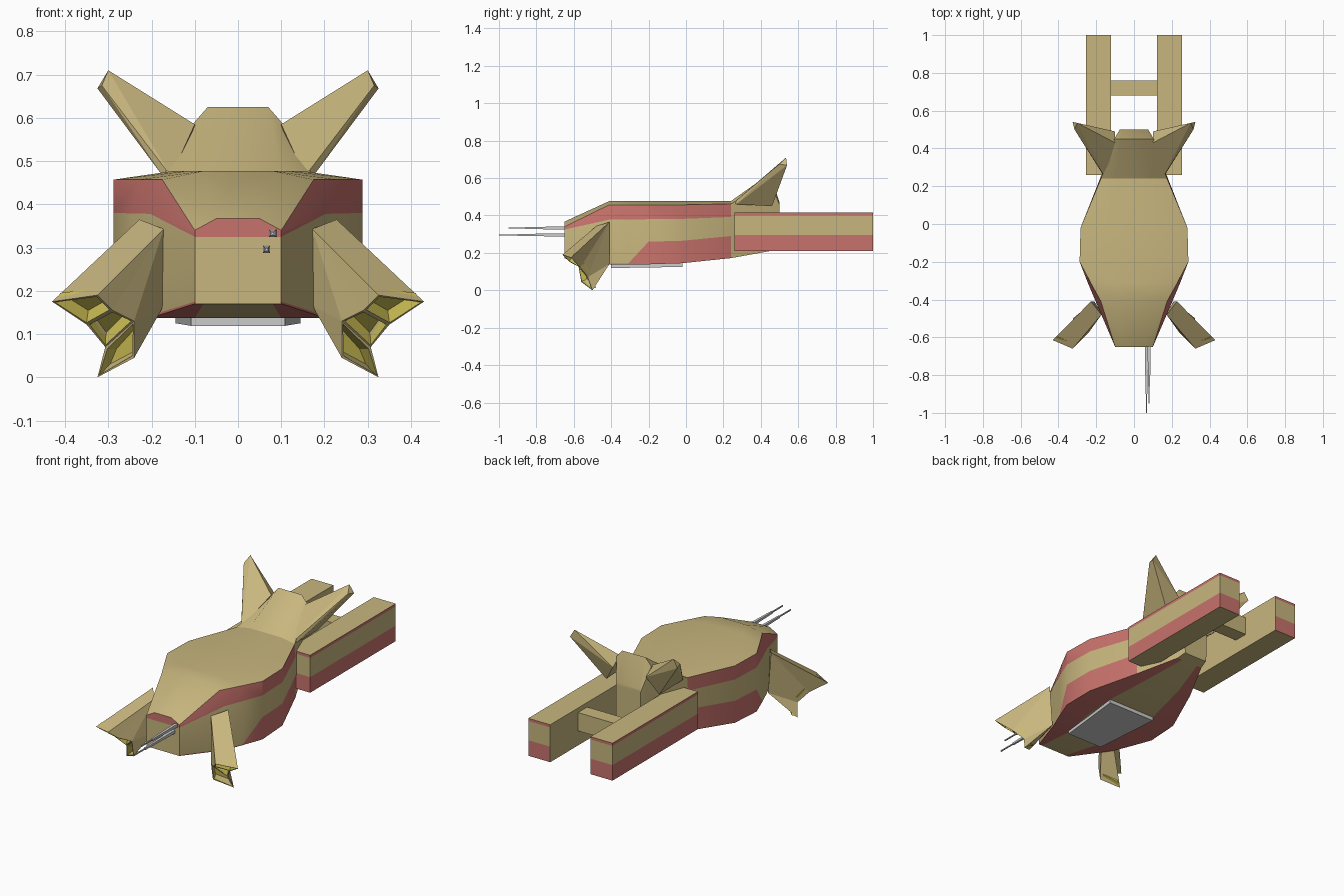
import bpy, bmesh, math
from mathutils import Vector

if "Cube" in bpy.data.objects:
    bpy.data.objects.remove(bpy.data.objects["Cube"])


def material(name, rgb):
    m = bpy.data.materials.new(name)
    m.diffuse_color = (*rgb, 1)
    m.use_nodes = True
    m.node_tree.nodes["Principled BSDF"].inputs["Base Color"].default_value = m.diffuse_color
    return m


TAN = material("tan_paint", (0.58, 0.47, 0.21))
RED = material("red_paint", (0.58, 0.17, 0.15))
YELLOW = material("yellow_glow", (0.62, 0.53, 0.09))
MATS = [TAN, RED, YELLOW]


def finish(name, bm, mats=MATS, smooth=False):
    bmesh.ops.recalc_face_normals(bm, faces=bm.faces)
    me = bpy.data.meshes.new(name)
    bm.to_mesh(me)
    bm.free()
    for m in mats:
        me.materials.append(m)
    ob = bpy.data.objects.new(name, me)
    bpy.context.collection.objects.link(ob)
    if smooth:
        bpy.ops.object.select_all(action='DESELECT')
        ob.select_set(True)
        bpy.context.view_layer.objects.active = ob
        bpy.ops.object.shade_smooth_by_angle(angle=math.radians(25))
    return ob


def loft(name, sections, side_a, side_b, caps, smooth=False):
    """sections: (side A points, side B points), top to bottom.
    side_a / side_b: function(section, row) -> material index."""
    bm = bmesh.new()
    rows = [([bm.verts.new(p) for p in a], [bm.verts.new(p) for p in b]) for a, b in sections]

    def face(vs, mat):
        bm.faces.new(vs).material_index = mat

    n = len(rows[0][0])
    for i in range(len(rows) - 1):
        for k, fn in ((0, side_a), (1, side_b)):
            p, q = rows[i][k], rows[i + 1][k]
            for j in range(n - 1):
                face((p[j], q[j], q[j + 1], p[j + 1]), fn(i, j))
        for j in (0, n - 1):    # top and bottom
            face((rows[i][0][j], rows[i + 1][0][j], rows[i + 1][1][j], rows[i][1][j]), 0)
    for end, mats in zip((rows[0], rows[-1]), caps):
        a, b = end
        for j in range(n - 1):
            if abs(a[j].co.z - a[j + 1].co.z) > 1e-5:
                face((a[j], a[j + 1], b[j + 1], b[j]), mats[j])
    return finish(name, bm, smooth=smooth)


def box(name, lo, hi, mats=MATS):
    bm = bmesh.new()
    bmesh.ops.create_cube(bm, size=1)
    for v in bm.verts:
        v.co = Vector([lo[i] if v.co[i] < 0 else hi[i] for i in range(3)])
    return finish(name, bm, mats)


# Hull: y, then (x, z) of deck edge, shoulder, stripe bottom, lower stripe, keel corner, keel inner
HULL = [
    (-.65, (.05, .367), (.10, .34), (.10, .325), (.10, .175), (.10, .17), (.08, .17)),
    (-.41, (.08, .477), (.175, .457), (.203, .378), (.203, .143), (.203, .137), (.10, .137)),
    (-.31, (.115, .477), (.23, .457), (.245, .379), (.245, .142), (.245, .138), (.12, .138)),
    (-.20, (.15, .477), (.288, .457), (.288, .38), (.288, .26), (.288, .139), (.14, .139)),
    (-.02, (.15, .477), (.283, .457), (.283, .382), (.283, .265), (.283, .145), (.145, .145)),
    (.24, (.10, .477), (.175, .462), (.18, .392), (.18, .29), (.18, .172), (.10, .172)),
    (.45, (.07, .625), (.105, .585), (.10, .40), (.09, .30), (.08, .21), (.05, .21)),
    (.50, (.07, .47), (.075, .455), (.075, .40), (.075, .30), (.07, .225), (.05, .222)),
]
sections = [([(x, s[0], z) for x, z in s[1:]], [(-x, s[0], z) for x, z in s[1:]]) for s in HULL]


def hull_paint(i, j):
    if i >= 5:
        return 1 if j == 4 and i == 5 else 0
    return (0, 1, 0, 1, 1)[j]


loft("hull", sections, hull_paint, hull_paint, [(1, 1, 0, 0, 0), (0,) * 5], smooth=True)

# Twin tail booms, striped on the outside and ends
for s, side in ((1, "right"), (-1, "left")):
    zs = (.415, .40, .295, .21)
    secs = [([(s * .255, y, z) for z in zs], [(s * .122, y, z) for z in zs]) for y in (.26, 1.0)]
    stripes = (1, 0, 1)
    loft("tail_boom_" + side, secs, lambda i, j: stripes[j], lambda i, j: 0, [stripes, stripes])
box("boom_crossbar", (-.124, .68, .29), (.124, .76, .39))

# Swept fins
FIN = [(.155, .25, .465), (.17, .27, .46), (.10, .43, .585), (.10, .49, .54), (.16, .46, .45),
       (.30, .535, .71), (.325, .54, .668), (.315, .50, .675)]
for s, side in ((1, "right"), (-1, "left")):
    bm = bmesh.new()
    for x, y, z in FIN:
        bm.verts.new((s * x, y, z))
    r = bmesh.ops.convex_hull(bm, input=bm.verts)
    bmesh.ops.delete(bm, geom=[v for v in r["geom_interior"] if isinstance(v, bmesh.types.BMVert)],
                     context='VERTS')
    finish("fin_" + side, bm)

# Front thruster legs with recessed yellow cells: root top, tip, two bends, low tip, root bottom
INNER = [(.172, -.48, .343), (.325, -.66, .19), (.29, -.625, .155),
         (.24, -.575, .13), (.24, -.56, .045), (.172, -.47, .165)]
OUTER = [(.228, -.41, .365), (.43, -.615, .175), (.35, -.565, .122),
         (.307, -.525, .07), (.325, -.50, 0), (.21, -.41, .14)]
for s, side in ((1, "right"), (-1, "left")):
    bm = bmesh.new()
    p, q = ([bm.verts.new((s * x, y, z)) for x, y, z in pts] for pts in (INNER, OUTER))
    for v in (p, q):
        for idx in ((0, 1, 2), (0, 2, 3), (0, 3, 5), (3, 4, 5)):
            bm.faces.new([v[k] for k in idx])
    strips = [bm.faces.new((p[k], p[(k + 1) % 6], q[(k + 1) % 6], q[k])) for k in range(6)]
    bmesh.ops.recalc_face_normals(bm, faces=bm.faces)
    cells = strips[1:4]
    bmesh.ops.inset_individual(bm, faces=cells, thickness=.007, depth=0)
    walls = bmesh.ops.inset_individual(bm, faces=cells, thickness=.008, depth=-.03)["faces"]
    for f in list(walls) + cells:
        f.material_index = 2
    finish("thruster_leg_" + side, bm)

# Belly plate, narrower at the front
plate = box("belly_plate", (-.145, -.40, .119), (.145, -.02, .146), [])
for v in plate.data.vertices:
    if v.co.y < -.3:
        v.co.x *= .75
    elif v.co.z < .13:
        v.co.z += .006

# Gun barrels: thick stage then thin tip
for k, (x, z, step, tip) in enumerate(((.08, .333, -.86, -.95), (.066, .296, -.90, -1.0))):
    bm = bmesh.new()
    rings = [[bm.verts.new((x + a * r, y, z + b * r)) for a, b in ((1, 1), (-1, 1), (-1, -1), (1, -1))]
             for y, r in ((-.62, .009), (step, .005), (step, .003), (tip, .003))]
    for a, b in zip(rings, rings[1:]):
        for j in range(4):
            bm.faces.new((a[j], a[j - 1], b[j - 1], b[j]))
    bm.faces.new(rings[0])
    bm.faces.new(rings[-1])
    finish("gun_barrel_%d" % (k + 1), bm, [])
